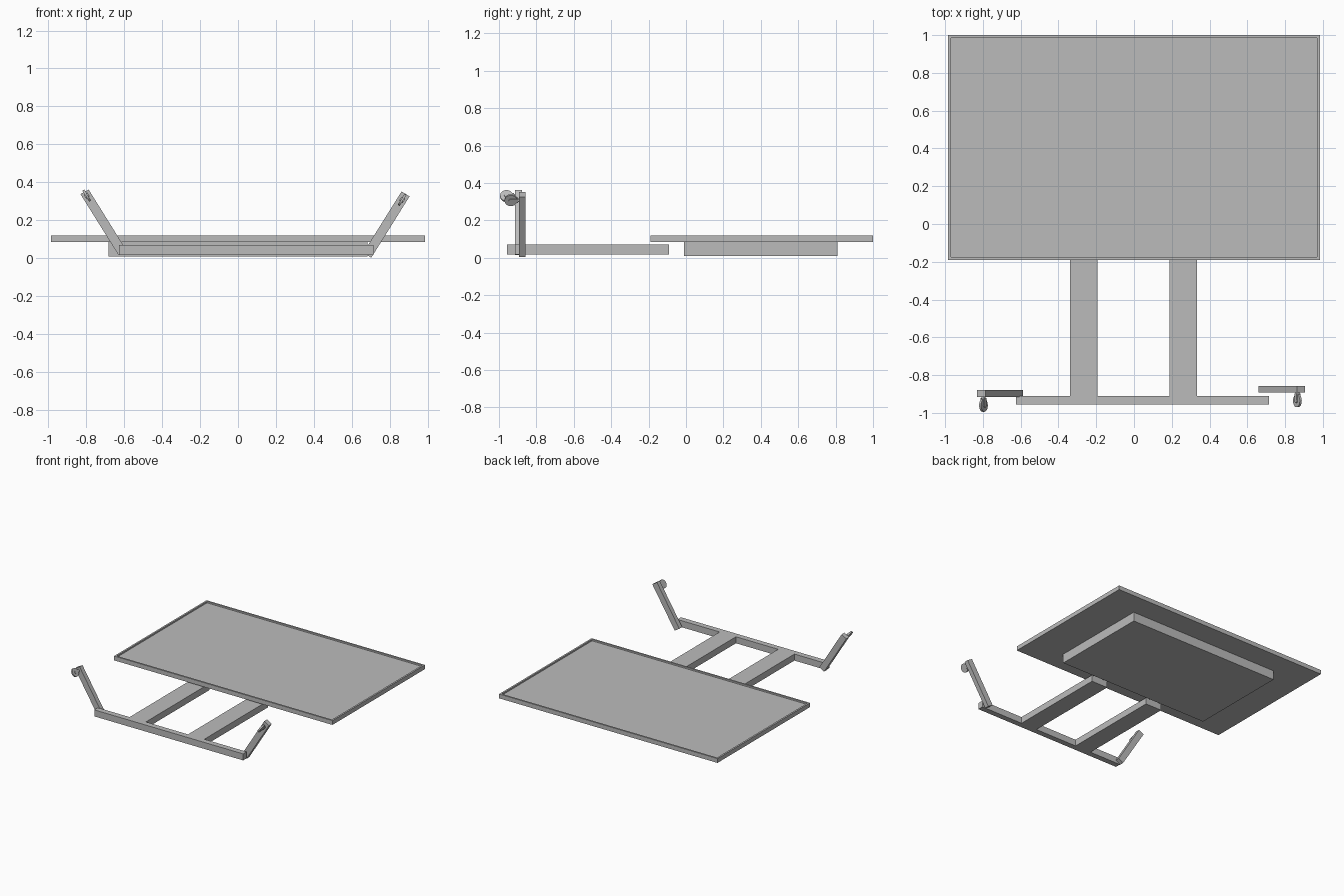
import bpy, bmesh, math
from mathutils import Vector, Matrix

if "Cube" in bpy.data.objects:
    bpy.data.objects.remove(bpy.data.objects["Cube"])

grey = bpy.data.materials.new("plain_grey")
grey.diffuse_color = (0.5, 0.5, 0.5, 1)
grey.use_nodes = True
grey.node_tree.nodes["Principled BSDF"].inputs["Base Color"].default_value = grey.diffuse_color


def finish(name, bm):
    bmesh.ops.recalc_face_normals(bm, faces=bm.faces)
    me = bpy.data.meshes.new(name)
    bm.to_mesh(me)
    bm.free()
    me.materials.append(grey)
    ob = bpy.data.objects.new(name, me)
    bpy.context.collection.objects.link(ob)
    return ob


def box(name, x, y, z):
    """Box from (min, max) ranges."""
    bm = bmesh.new()
    bmesh.ops.create_cube(bm, size=1)
    for v in bm.verts:
        v.co = Vector([(r[0] + r[1]) / 2 + c * (r[1] - r[0]) for c, r in zip(v.co, (x, y, z))])
    return finish(name, bm)


def prism(name, pts, y0, y1):
    """Outline in x, z extruded along y."""
    bm = bmesh.new()
    face = bm.faces.new([bm.verts.new((x, y0, z)) for x, z in pts])
    ext = bmesh.ops.extrude_face_region(bm, geom=[face])
    bmesh.ops.translate(bm, vec=(0, y1 - y0, 0),
                        verts=[g for g in ext["geom"] if isinstance(g, bmesh.types.BMVert)])
    return finish(name, bm)


def cylinder(name, centre, axis, radius, depth, sides):
    bm = bmesh.new()
    rot = Vector(axis).to_track_quat('Z', 'Y').to_matrix().to_4x4()
    bmesh.ops.create_cone(bm, cap_ends=True, segments=sides, radius1=radius, radius2=radius,
                          depth=depth, matrix=Matrix.Translation(centre) @ rot)
    return finish(name, bm)


# Display panel with a narrow rim around a recessed screen
panel = box("display_panel", (-0.984, 0.984), (-0.19, 1.0), (0.085, 0.12))
bm = bmesh.new()
bm.from_mesh(panel.data)
top = max(bm.faces, key=lambda f: f.calc_center_median().z)
bmesh.ops.inset_region(bm, faces=[top], thickness=0.02)
rim_in = bmesh.ops.extrude_face_region(bm, geom=[top])
bmesh.ops.translate(bm, vec=(0, 0, -0.012),
                    verts=[g for g in rim_in["geom"] if isinstance(g, bmesh.types.BMVert)])
if top.is_valid:
    bmesh.ops.delete(bm, geom=[top], context='FACES')
bm.to_mesh(panel.data)
bm.free()

# Housing behind the panel
box("rear_housing", (-0.682, 0.682), (-0.01, 0.81), (0.01, 0.085))

# Two posts and the cross bar
for name, x0, x1 in (("left_post", -0.34, -0.193), ("right_post", 0.187, 0.334)):
    box(name, (x0, x1), (-0.912, -0.09), (0.017, 0.07))
box("cross_bar", (-0.626, 0.715), (-0.956, -0.91), (0.017, 0.07))

# Slanted feet, each with a caster near its tip
feet = (
    ("left", [(-0.83, 0.338), (-0.787, 0.362), (-0.588, 0.042), (-0.629, 0.016)],
     -0.915, -0.878, -0.96, (-0.797, 0.33), (-0.53, 0.848)),
    ("right", [(0.862, 0.352), (0.904, 0.326), (0.702, 0.003), (0.66, 0.029)],
     -0.893, -0.857, -0.936, (0.865, 0.308), (0.53, 0.848)),
)
for side, pts, y0, y1, yw, (cx, cz), (dx, dz) in feet:
    prism(side + "_foot", pts, y0, y1)
    wheel_axis = Vector((dz, 0, -dx))
    wheel = cylinder(side + "_wheel", (cx, yw, cz), wheel_axis, 0.034, 0.012, 24)
    cylinder(side + "_wheel_hub", (cx, yw, cz), wheel_axis, 0.012, 0.022, 12)
    cylinder(side + "_caster_stem", (cx, (y0 + yw + 0.03) / 2, cz), (0, 1, 0),
             0.01, y0 - yw - 0.02, 12)
    # fork cheeks on both sides of the wheel
    for label, s in (("inner", -1), ("outer", 1)):
        c = Vector((cx, 0, cz)) + wheel_axis * s * 0.009
        u, w = Vector((dx, 0, dz)) * 0.011, wheel_axis * 0.002
        corners = [c + u + w, c + u - w, c - u - w, c - u + w]
        prism(side + "_fork_" + label, [(p.x, p.z) for p in corners], yw - 0.005, y0 - 0.005)
